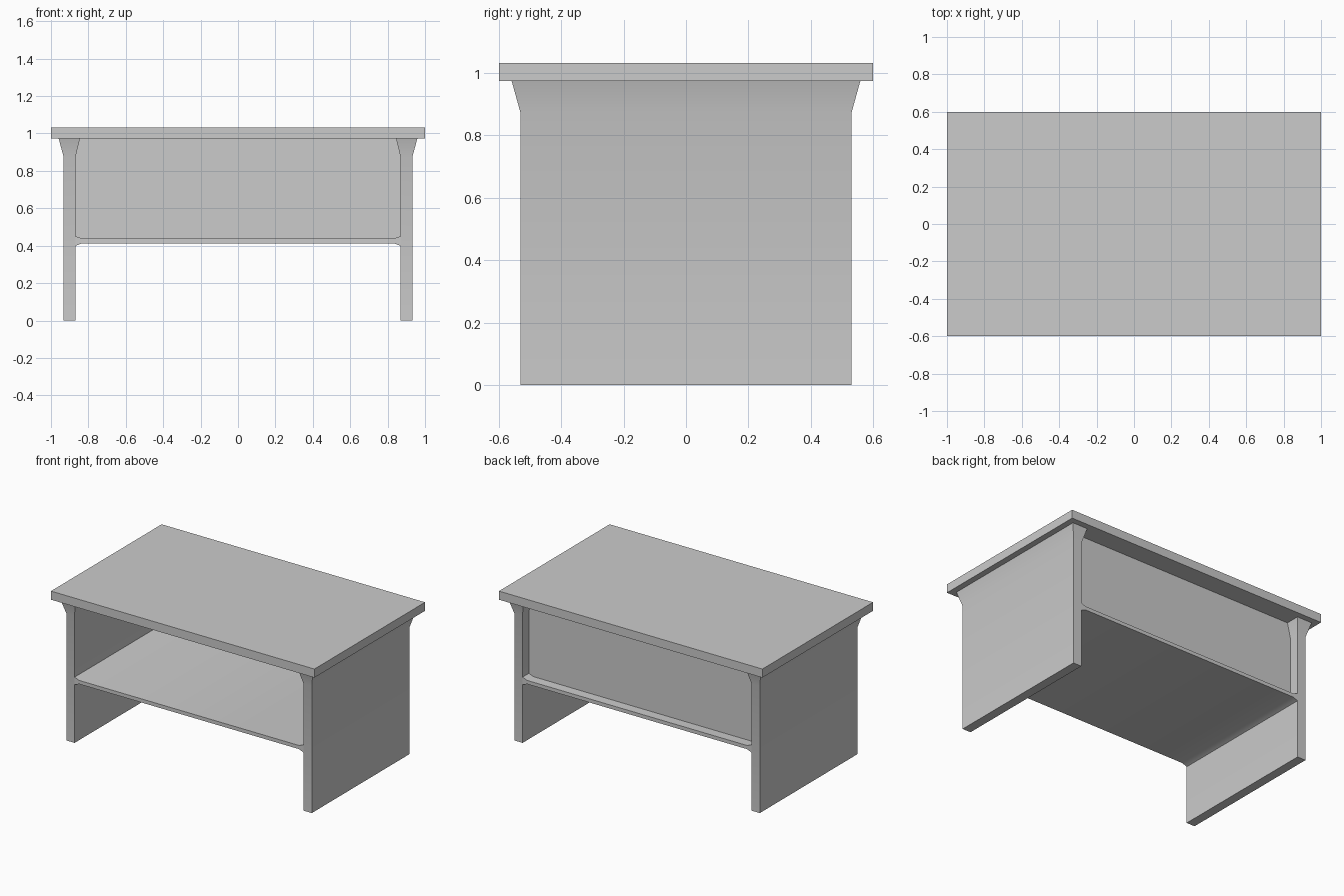
import bpy, bmesh, math

if "Cube" in bpy.data.objects:
    bpy.data.objects.remove(bpy.data.objects["Cube"])


def finish(name, bm):
    bmesh.ops.recalc_face_normals(bm, faces=bm.faces)
    mesh = bpy.data.meshes.new(name)
    bm.to_mesh(mesh)
    bm.free()
    obj = bpy.data.objects.new(name, mesh)
    bpy.context.collection.objects.link(obj)
    bpy.ops.object.select_all(action='DESELECT')
    obj.select_set(True)
    bpy.context.view_layer.objects.active = obj
    bpy.ops.object.shade_smooth_by_angle(angle=math.radians(30))
    return obj


def loft(name, rings):
    """Join a row of four-point rings into a closed block."""
    bm = bmesh.new()
    loops = [[bm.verts.new(p) for p in ring] for ring in rings]
    for a, b in zip(loops, loops[1:]):
        for i in range(4):
            j = (i + 1) % 4
            bm.faces.new((a[i], a[j], b[j], b[i]))
    bm.faces.new(loops[0])
    bm.faces.new(loops[-1])
    return finish(name, bm)


def z_ring(x0, x1, y, z):
    return [(x0, -y, z), (x1, -y, z), (x1, y, z), (x0, y, z)]


def x_ring(x, y0, y1, z0, z1):
    return [(x, y0, z0), (x, y1, z0), (x, y1, z1), (x, y0, z1)]


LEG_IN, LEG_OUT, LEG_Y = 0.869, 0.932, 0.531
TOP_Z = 0.974

# Tabletop slab
loft("tabletop", [z_ring(-1, 1, 0.6, TOP_Z), z_ring(-1, 1, 0.6, 1.033)])

# Panel legs, flared on all sides just below the top
for side, name in ((-1, "left_leg"), (1, "right_leg")):
    loft(name, [z_ring(side * a, side * b, y, z) for a, b, y, z in (
        (LEG_IN, LEG_OUT, LEG_Y, 0),
        (LEG_IN, LEG_OUT, LEG_Y, 0.873),
        (0.845, 0.959, 0.559, TOP_Z))])

# Shelf, thickening where it meets the legs
loft("shelf", [x_ring(x, -LEG_Y, LEG_Y, z0, z1) for x, z0, z1 in (
    (-LEG_IN, 0.399, 0.451), (-0.834, 0.413, 0.438),
    (0.834, 0.413, 0.438), (LEG_IN, 0.399, 0.451))])

# Back panel, set in from the rear edge
loft("back_panel", [x_ring(x, 0.435, 0.463, 0.436, TOP_Z) for x in (-LEG_IN, LEG_IN)])
